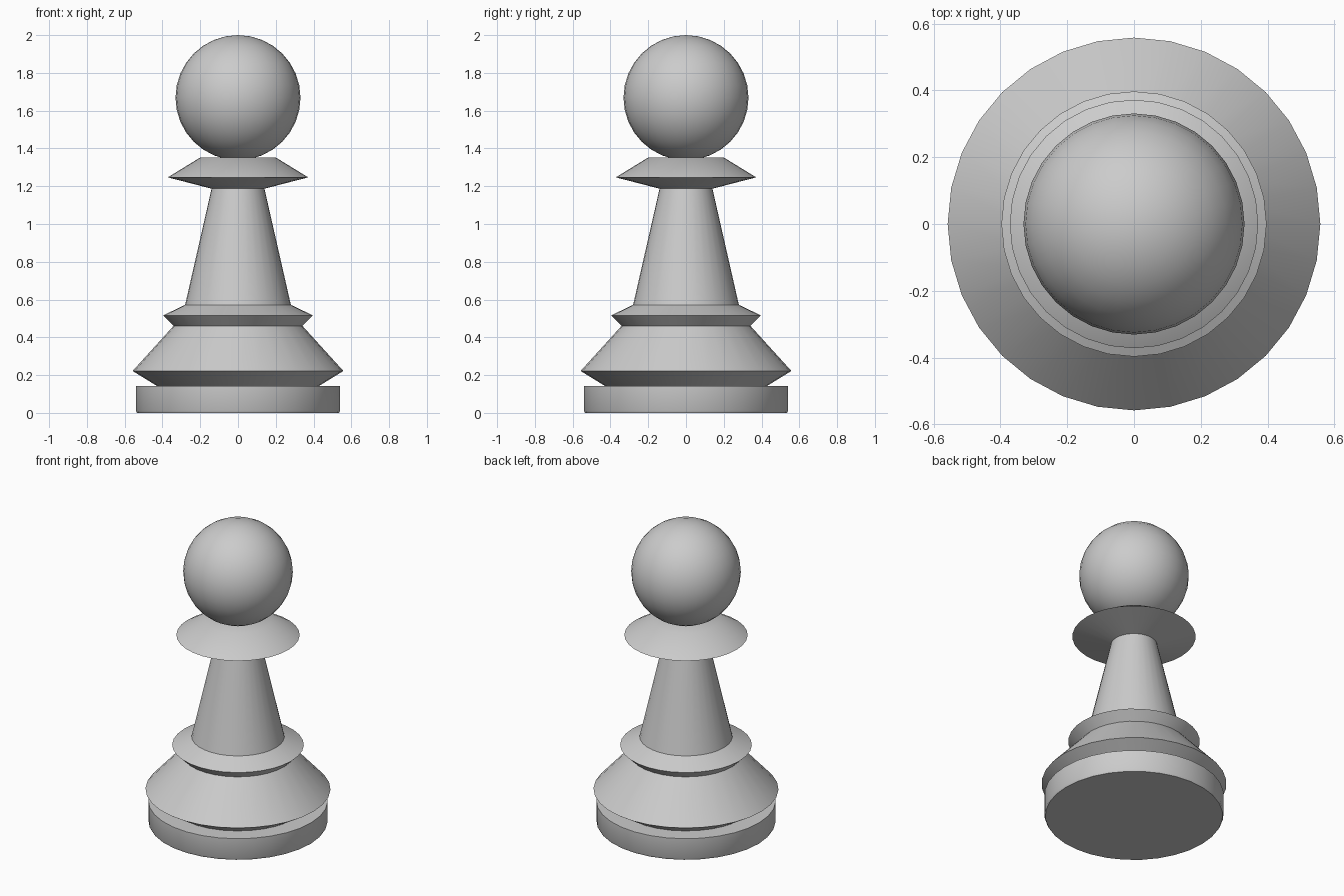
import bpy, bmesh, math

if "Cube" in bpy.data.objects:
    bpy.data.objects.remove(bpy.data.objects["Cube"])

SEG = 32


def smooth(obj):
    bpy.ops.object.select_all(action='DESELECT')
    obj.select_set(True)
    bpy.context.view_layer.objects.active = obj
    bpy.ops.object.shade_smooth_by_angle(angle=math.radians(35))


def lathe(name, profile):
    """Turn a list of (radius, height) points around z, closed top and bottom."""
    bm = bmesh.new()
    rings = []
    for r, z in profile:
        rings.append([bm.verts.new((r * math.cos(2 * math.pi * i / SEG),
                                    r * math.sin(2 * math.pi * i / SEG), z))
                      for i in range(SEG)])
    for lo, hi in zip(rings, rings[1:]):
        for i in range(SEG):
            j = (i + 1) % SEG
            bm.faces.new((lo[i], lo[j], hi[j], hi[i]))
    bm.faces.new(rings[0][::-1])
    bm.faces.new(rings[-1])
    mesh = bpy.data.meshes.new(name)
    bm.to_mesh(mesh)
    bm.free()
    obj = bpy.data.objects.new(name, mesh)
    bpy.context.collection.objects.link(obj)
    smooth(obj)
    return obj


# Turned body: base disc, flared foot, ring, tapered stem and collar
lathe("body", [
    (0.535, 0.0), (0.541, 0.012), (0.541, 0.143),   # base disc
    (0.43, 0.143), (0.558, 0.222), (0.341, 0.461),  # flared foot
    (0.397, 0.516), (0.28, 0.572),                  # ring
    (0.14, 1.187), (0.372, 1.247), (0.20, 1.352),   # stem and collar
])

# Ball head
bpy.ops.mesh.primitive_uv_sphere_add(segments=32, ring_count=16, radius=0.331,
                                     location=(0, 0, 1.669))
head = bpy.context.object
head.name = "head"
smooth(head)
